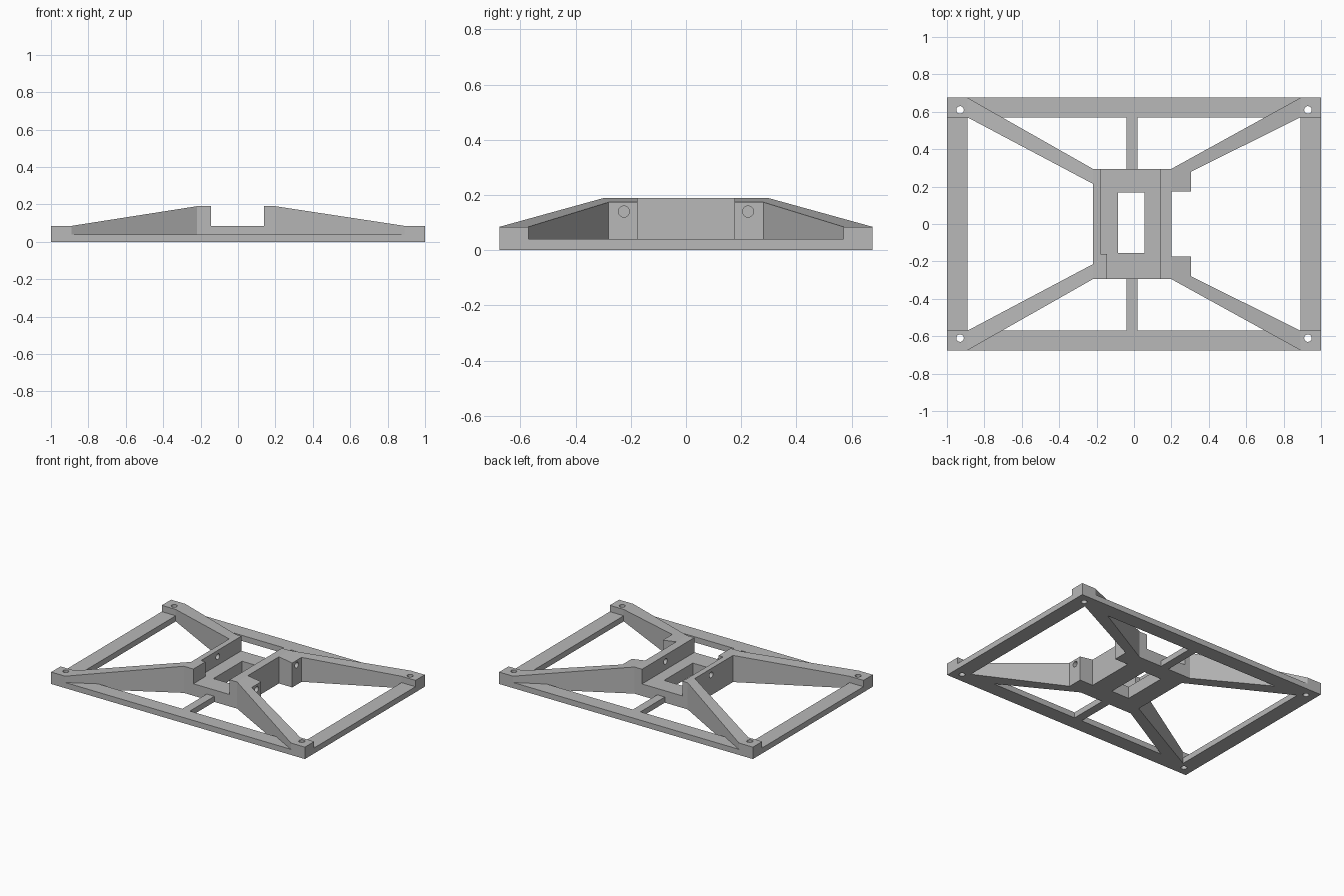
import bpy, bmesh
from mathutils import Matrix

cube = bpy.data.objects.get("Cube")
if cube:
    bpy.data.objects.remove(cube)

grey = bpy.data.materials.new("plain grey")
grey.use_nodes = True
grey.diffuse_color = (0.48, 0.48, 0.48, 1)
grey.node_tree.nodes["Principled BSDF"].inputs["Base Color"].default_value = grey.diffuse_color

THIN, LOW, HIGH = 0.04, 0.085, 0.19
EDGE, RAIL, BACK, HUB = 0.675, 0.89, 0.57, 0.295


def finish(name, bm):
    bmesh.ops.recalc_face_normals(bm, faces=bm.faces)
    mesh = bpy.data.meshes.new(name)
    bm.to_mesh(mesh)
    bm.free()
    mesh.materials.append(grey)
    obj = bpy.data.objects.new(name, mesh)
    bpy.context.collection.objects.link(obj)
    return obj


def prism(name, plan, height):
    """Upright prism over a plan; height is a number or a function of x."""
    top = height if callable(height) else (lambda x: height)
    bm = bmesh.new()
    low = [bm.verts.new((x, y, 0)) for x, y in plan]
    up = [bm.verts.new((x, y, top(x))) for x, y in plan]
    bm.faces.new(low[::-1])
    bm.faces.new(up)
    n = len(plan)
    for i in range(n):
        j = (i + 1) % n
        bm.faces.new((low[i], low[j], up[j], up[i]))
    return finish(name, bm)


def slab(name, x0, x1, y0, y1, height):
    return prism(name, [(x0, y0), (x1, y0), (x1, y1), (x0, y1)], height)


def drill(obj, centre, depth, axis="Z", radius=0.02):
    """Cut a round hole along the given axis."""
    bm = bmesh.new()
    turn = Matrix.Rotation(1.5707963, 4, "Y") if axis == "X" else Matrix()
    bmesh.ops.create_cone(bm, cap_ends=True, segments=32, radius1=radius, radius2=radius,
                          depth=depth, matrix=Matrix.Translation(centre) @ turn)
    cutter = finish("hole_cutter", bm)
    cutter.hide_render = True
    mod = obj.modifiers.new("hole", "BOOLEAN")
    mod.operation, mod.solver, mod.object = "DIFFERENCE", "EXACT", cutter
    bpy.context.view_layer.objects.active = obj
    bpy.ops.object.modifier_apply(modifier=mod.name)
    bpy.data.objects.remove(cutter)


def slope(inner):
    """Arm height falling from the hub wall to the corner pad."""
    return lambda x: HIGH + (LOW - HIGH) * (abs(x) - inner) / (RAIL - inner)


# Outer frame and spokes
for side, sy in (("front", -1), ("back", 1)):
    slab(side + "_rail", -RAIL, RAIL, *sorted((sy * BACK, sy * EDGE)), THIN)
    slab(side + "_spoke", -0.04, 0.02, *sorted((sy * HUB, sy * BACK)), THIN)
for side, sx in (("right", -1), ("left", 1)):
    slab(side + "_rail", *sorted((sx * RAIL, sx)), -BACK, BACK, THIN)

# Corner pads with screw holes, and sloping arms
for end, sy in (("front", -1), ("back", 1)):
    for side, sx in (("right", -1), ("left", 1)):
        pad = slab(f"{end}_{side}_corner", *sorted((sx * RAIL, sx)),
                   *sorted((sy * BACK, sy * EDGE)), LOW)
        drill(pad, (sx * 0.93, sy * 0.61, 0.05), 0.3)
        inner = 0.22 if sx < 0 else 0.20
        plan = [(inner, HUB), (RAIL, EDGE), (RAIL, BACK)]
        # The left arms end in a square mounting block
        plan += [(0.22, 0.215)] if sx < 0 else [(0.305, 0.28), (0.305, 0.175), (0.2, 0.175)]
        arm = prism(f"{end}_{side}_arm", [(sx * x, sy * y) for x, y in plan], slope(inner))
        if sx > 0:
            drill(arm, (0.28, sy * 0.225, 0.14), 0.12, "X")

# Hub walls
wall = prism("right_hub_wall", [(-0.22, -HUB), (-0.145, -HUB), (-0.145, -0.16),
                                (-0.18, -0.16), (-0.18, HUB), (-0.22, HUB)], HIGH)
drill(wall, (-0.2, 0.03, 0.145), 0.2, "X")
wall = slab("left_hub_wall", 0.14, 0.20, -HUB, HUB, HIGH)
drill(wall, (0.14, 0.03, 0.145), 0.08, "X")

# Hub floor around the central slot
slab("hub_floor_front", -0.18, 0.14, -HUB, -0.155, LOW)
slab("hub_floor_back", -0.18, 0.14, 0.168, HUB, LOW)
slab("hub_floor_right", -0.18, -0.085, -0.155, 0.168, LOW)
slab("hub_floor_left", 0.055, 0.14, -0.155, 0.168, LOW)
